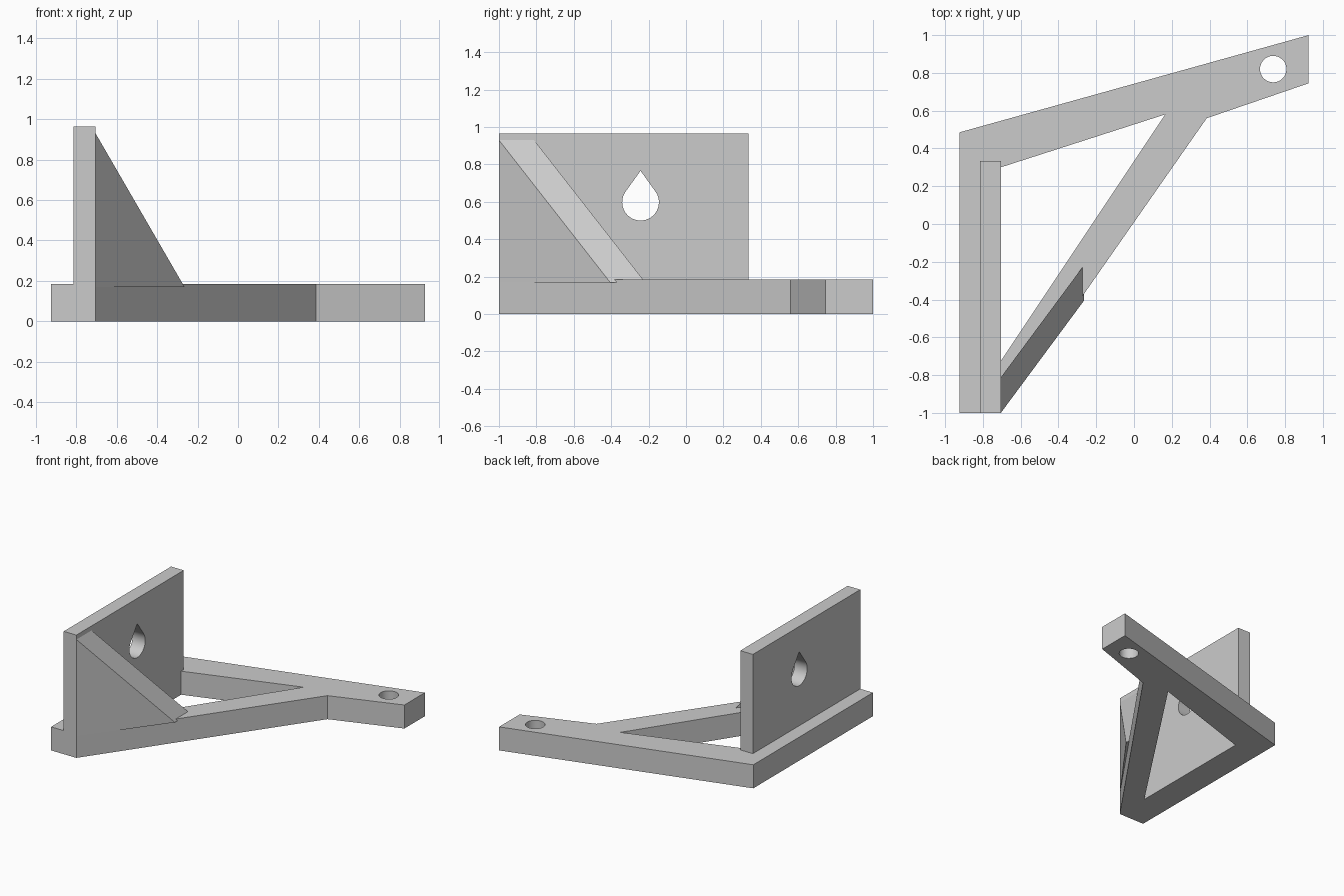
import bpy
import bmesh
from math import acos, cos, pi, sin
from mathutils import Matrix

cube = bpy.data.objects.get("Cube")
if cube:
    bpy.data.objects.remove(cube, do_unlink=True)

grey = bpy.data.materials.new("light_grey")
grey.use_nodes = True
grey.diffuse_color = (0.6, 0.6, 0.6, 1)
grey.node_tree.nodes["Principled BSDF"].inputs["Base Color"].default_value = (0.6, 0.6, 0.6, 1)


def arc(cx, cy, r, start, end, steps):
    """Points along an arc, both ends included."""
    angles = [start + (end - start) * i / steps for i in range(steps + 1)]
    return [(cx + r * cos(a), cy + r * sin(a)) for a in angles]


def slab(name, outlines, depth, matrix):
    """Extrude a flat profile (first outline outer, the rest holes) and place it."""
    curve = bpy.data.curves.new(name, "CURVE")
    curve.dimensions = "2D"
    curve.fill_mode = "BOTH"
    curve.extrude = depth / 2
    for points in outlines:
        spline = curve.splines.new("POLY")
        spline.points.add(len(points) - 1)
        for p, (u, v) in zip(spline.points, points):
            p.co = (u, v, 0, 1)
        spline.use_cyclic_u = True
    temp = bpy.data.objects.new(name + "_profile", curve)
    bpy.context.collection.objects.link(temp)
    bpy.context.view_layer.update()
    mesh = bpy.data.meshes.new_from_object(
        temp.evaluated_get(bpy.context.evaluated_depsgraph_get()))
    bpy.data.objects.remove(temp, do_unlink=True)

    bm = bmesh.new()
    bm.from_mesh(mesh)
    bmesh.ops.remove_doubles(bm, verts=bm.verts, dist=0.0005)
    bmesh.ops.dissolve_limit(bm, angle_limit=0.01, verts=bm.verts, edges=bm.edges)
    bmesh.ops.transform(bm, matrix=matrix, verts=bm.verts)
    bmesh.ops.recalc_face_normals(bm, faces=bm.faces)
    bm.to_mesh(mesh)
    bm.free()
    mesh.name = name
    mesh.materials.clear()
    mesh.materials.append(grey)
    obj = bpy.data.objects.new(name, mesh)
    bpy.context.collection.objects.link(obj)
    bpy.ops.object.select_all(action="DESELECT")
    obj.select_set(True)
    bpy.context.view_layer.objects.active = obj
    bpy.ops.object.shade_smooth_by_angle(angle=0.5)
    return obj


base_h, top = 0.185, 0.965
inner_x, back_x, front_y = -0.705, -0.815, -1.0

# Base frame: two arms and a diagonal strut around a triangular opening
outer = [(-0.925, front_y), (inner_x, front_y), (0.385, 0.56),
         (0.925, 0.745), (0.925, 1.0), (-0.925, 0.485)]
opening = [(inner_x, -0.725), (0.165, 0.58), (inner_x, 0.3)]
bolt_hole = arc(0.737, 0.82, 0.07, 0, 2 * pi, 48)[:-1]
slab("base_frame", [outer, opening, bolt_hole], base_h,
     Matrix.Translation((0, 0, base_h / 2)))

# Upright plate with a teardrop hole
hole_y, hole_z, r, tip = -0.243, 0.598, 0.098, 0.168
side = acos(r / tip)
teardrop = arc(hole_y, hole_z, r, pi / 2 + side, 2.5 * pi - side, 40)
teardrop.append((hole_y, hole_z + tip))
plate = [(front_y, base_h), (0.333, base_h), (0.333, top), (front_y, top)]
stand_up = Matrix(((0, 0, 1, 0), (1, 0, 0, 0), (0, 1, 0, 0), (0, 0, 0, 1)))
slab("upright_plate", [plate, teardrop], inner_x - back_x,
     Matrix.Translation(((inner_x + back_x) / 2, 0, 0)) @ stand_up)

# Sloping gusset, sheared so that it follows the strut
width, slope = 0.188, 1.35
gusset = [(0, 0.17), (0.44, 0.17), (0, 0.93)]
shear = Matrix.Identity(4)
shear[1][0] = slope
slab("gusset", [gusset], width,
     Matrix.Translation((inner_x, front_y + width / 2, 0))
     @ shear @ Matrix.Rotation(pi / 2, 4, "X"))
